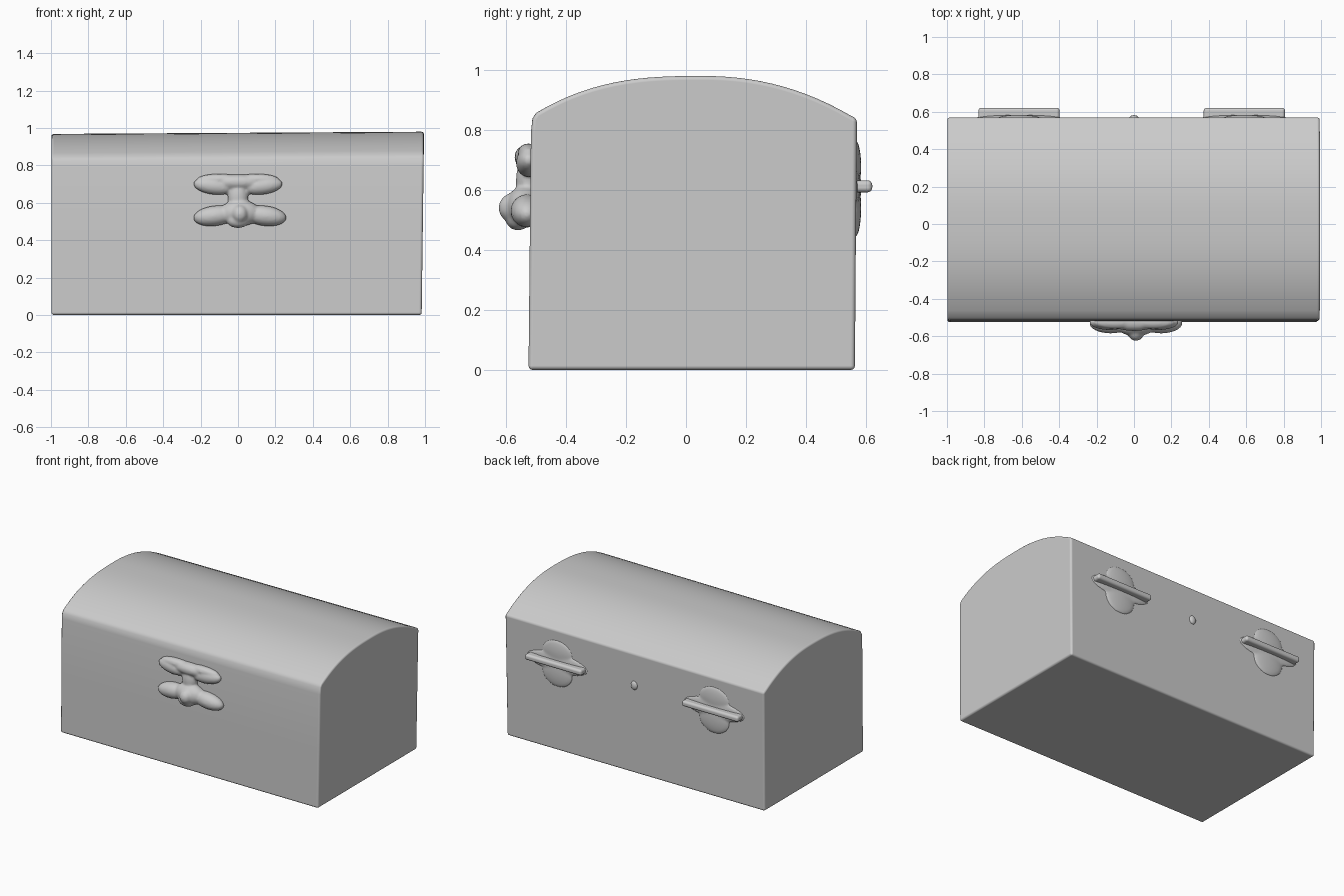
import bpy, bmesh, math

if "Cube" in bpy.data.objects:
    bpy.data.objects.remove(bpy.data.objects["Cube"])


def finish(obj, angle=40):
    bpy.ops.object.select_all(action='DESELECT')
    obj.select_set(True)
    bpy.context.view_layer.objects.active = obj
    bpy.ops.object.shade_smooth_by_angle(angle=math.radians(angle))


def new_object(name, bm):
    bmesh.ops.recalc_face_normals(bm, faces=bm.faces)
    me = bpy.data.meshes.new(name)
    bm.to_mesh(me)
    bm.free()
    obj = bpy.data.objects.new(name, me)
    bpy.context.collection.objects.link(obj)
    return obj


def blob(bm, c, r, tilt=0.0):
    """Ellipsoid at c with radii r, tilted about y."""
    res = bmesh.ops.create_uvsphere(bm, u_segments=24, v_segments=14, radius=1)
    co, si = math.cos(tilt), math.sin(tilt)
    for v in res['verts']:
        x, y, z = (v.co[i] * r[i] for i in range(3))
        v.co = (c[0] + x * co + z * si, c[1] + y, c[2] - x * si + z * co)


def fuse(obj, voxel, smooth):
    """Melt overlapping blobs into one soft surface."""
    rm = obj.modifiers.new("fuse", 'REMESH')
    rm.mode = 'VOXEL'
    rm.voxel_size = voxel
    rm.use_smooth_shade = True
    sm = obj.modifiers.new("soften", 'SMOOTH')
    sm.factor, sm.iterations = 0.5, smooth


# Chest body: box profile with a slightly lopsided domed lid, extruded along x
def lid_z(y):
    d = y - 0.05
    return 0.974 - (0.62 * abs(d) ** 2.7 if d < 0 else 0.61 * d ** 2.2)


profile = [(-0.525, 0), (0.563, 0), (0.566, 0.4), (0.57, 0.832)]
profile += [(0.55 - 1.05 * i / 28, lid_z(0.55 - 1.05 * i / 28)) for i in range(29)]
profile += [(-0.512, 0.832), (-0.517, 0.79), (-0.521, 0.4)]
bm = bmesh.new()
rings = []
for s in (-1, 1):
    ring = []
    for y, z in profile:
        x = -0.998 if s < 0 else 0.982 + 0.013 * z
        ring.append(bm.verts.new((x, y, z + (0.006 * s if z > 0.8 else 0))))
    bm.faces.new(ring)
    rings.append(ring)
n = len(profile)
for i in range(n):
    j = (i + 1) % n
    bm.faces.new((rings[0][i], rings[0][j], rings[1][j], rings[1][i]))
body = new_object("chest_body", bm)
bev = body.modifiers.new("soft_edges", 'BEVEL')
bev.width, bev.segments = 0.014, 3
bev.limit_method, bev.angle_limit = 'ANGLE', math.radians(40)
bev.harden_normals = True
finish(body)

# Front latch: upper and lower winged plates, hasp and knob
bm = bmesh.new()
for s in (-1, 1):
    blob(bm, (0.13 * s, -0.525, 0.69), (0.11, 0.042, 0.046), -0.12 * s)
    blob(bm, (0.10 * s, -0.525, 0.725), (0.12, 0.036, 0.030))
    blob(bm, (0.135 * s + 0.01, -0.53, 0.53), (0.115, 0.055, 0.054), 0.12 * s)
blob(bm, (0, -0.525, 0.71), (0.13, 0.047, 0.042))
blob(bm, (0, -0.525, 0.63), (0.055, 0.042, 0.09))
blob(bm, (0.01, -0.535, 0.545), (0.11, 0.065, 0.07))
blob(bm, (0.01, -0.575, 0.54), (0.045, 0.05, 0.05))
blob(bm, (0.0, -0.56, 0.505), (0.06, 0.042, 0.04))
latch = new_object("front_latch", bm)
fuse(latch, 0.008, 3)

# Back hinges: a pin bar over two faint leaf swellings
for side, cx in (("left", -0.615), ("right", 0.59)):
    bm = bmesh.new()
    res = bmesh.ops.create_cube(bm, size=1)
    for v in res['verts']:
        v.co = (cx + v.co.x * 0.435, 0.588 + v.co.y * 0.066, 0.612 + v.co.z * 0.04)
    pin = new_object("hinge_pin_" + side, bm)
    b = pin.modifiers.new("round", 'BEVEL')
    b.width, b.segments = 0.016, 4
    b.harden_normals = True
    finish(pin)
    bm = bmesh.new()
    blob(bm, (cx, 0.564, 0.61), (0.24, 0.020, 0.07))
    blob(bm, (cx, 0.562, 0.68), (0.12, 0.022, 0.09))
    blob(bm, (cx, 0.562, 0.54), (0.12, 0.022, 0.10))
    fuse(new_object("hinge_leaves_" + side, bm), 0.008, 4)

# Small nub in the middle of the back
bm = bmesh.new()
blob(bm, (0, 0.566, 0.61), (0.025, 0.016, 0.03))
finish(new_object("back_nub", bm))
